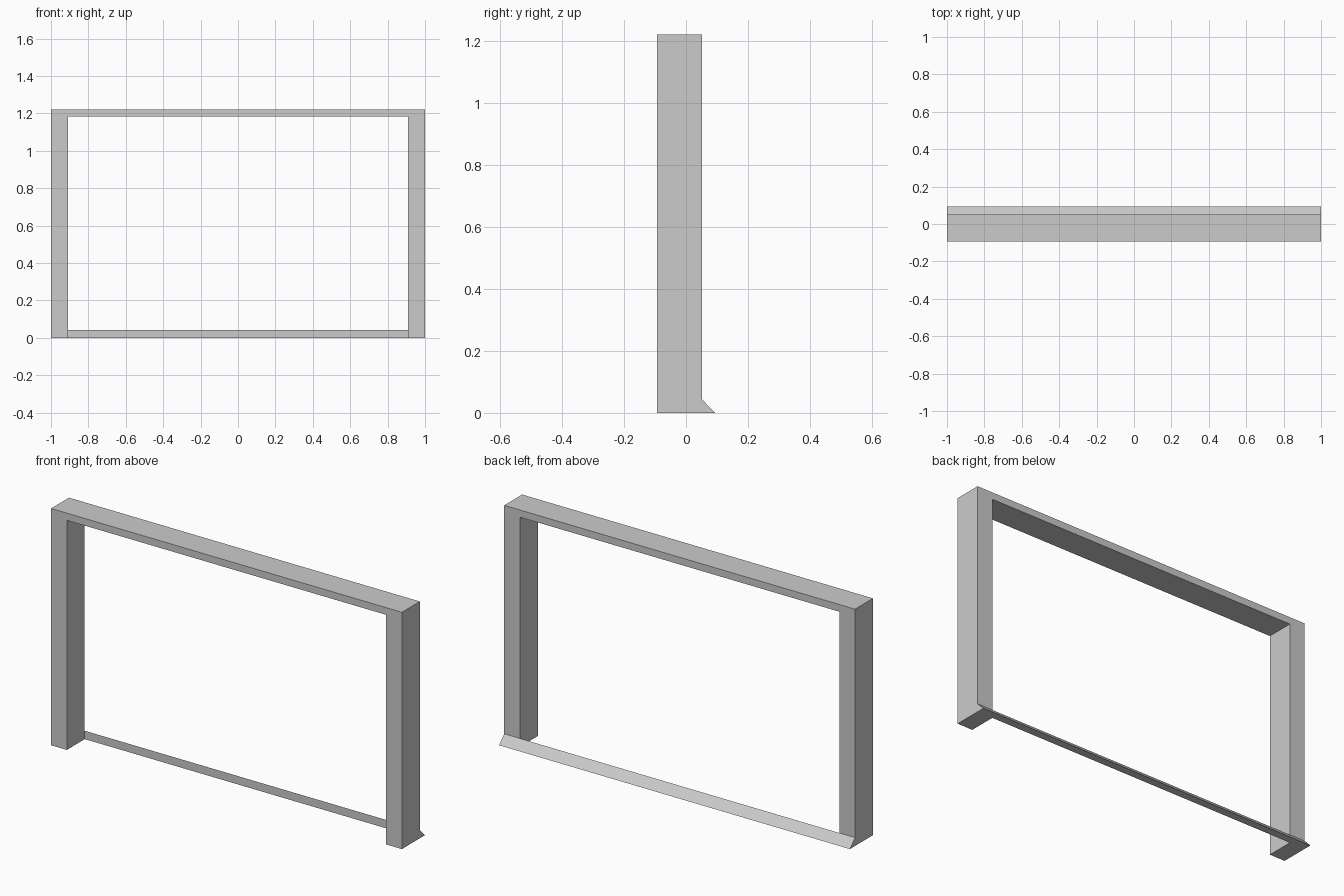
import bpy
import bmesh
from mathutils import Vector

# Overall dimensions
HALF_W, HEIGHT = 1.0, 1.22
LEG_W, HEADER_H = 0.09, 0.037
FRONT, REAR, RAMP_END = -0.094, 0.052, 0.094
RAMP_H = 0.043

cube = bpy.data.objects.get("Cube")
if cube:
    bpy.data.objects.remove(cube, do_unlink=True)

grey = bpy.data.materials.new("plain grey")
grey.use_nodes = True
colour = (0.6, 0.6, 0.6, 1.0)
grey.diffuse_color = colour
grey.node_tree.nodes["Principled BSDF"].inputs["Base Color"].default_value = colour


def extrude_profile(name, points, direction):
    """Make a solid by sweeping a closed outline along a direction."""
    bm = bmesh.new()
    face = bm.faces.new([bm.verts.new(p) for p in points])
    swept = bmesh.ops.extrude_face_region(bm, geom=[face], use_keep_orig=True)
    moved = [g for g in swept["geom"] if isinstance(g, bmesh.types.BMVert)]
    bmesh.ops.translate(bm, verts=moved, vec=Vector(direction))
    bmesh.ops.recalc_face_normals(bm, faces=bm.faces)
    mesh = bpy.data.meshes.new(name)
    bm.to_mesh(mesh)
    bm.free()
    mesh.materials.append(grey)
    obj = bpy.data.objects.new(name, mesh)
    bpy.context.collection.objects.link(obj)
    return obj


# Two legs and the header as one mirrored portal outline
inner = HALF_W - LEG_W
half = [(inner, HEIGHT - HEADER_H), (inner, 0), (HALF_W, 0), (HALF_W, HEIGHT)]
outline = half + [(-x, z) for x, z in reversed(half)]
extrude_profile("portal_frame", [(x, FRONT, z) for x, z in outline],
                (0, REAR - FRONT, 0))

# Sloping threshold strip along the rear foot
wedge = [(REAR, 0), (RAMP_END, 0), (REAR, RAMP_H)]
extrude_profile("threshold_ramp", [(-HALF_W, y, z) for y, z in wedge],
                (2 * HALF_W, 0, 0))
